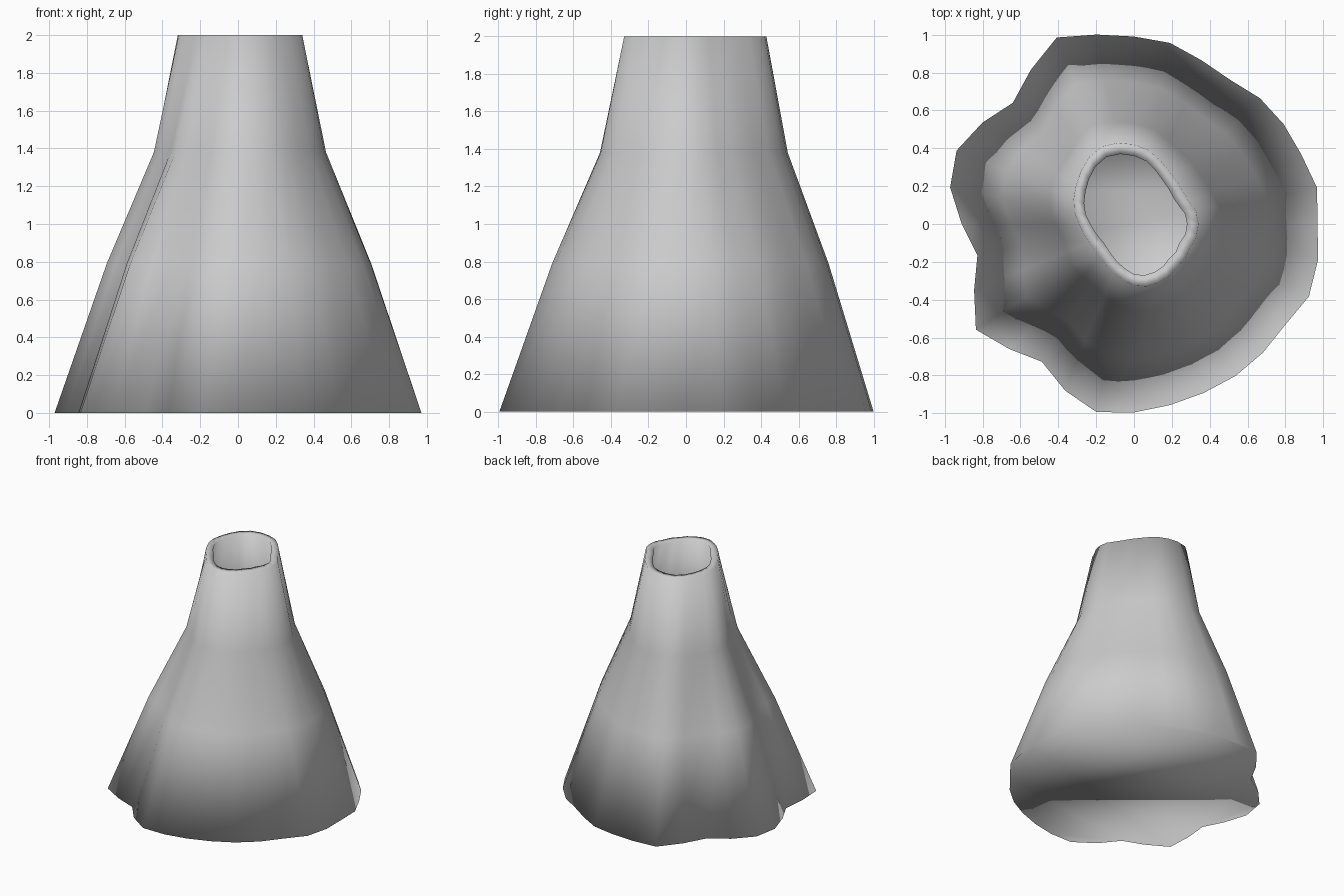
import bpy, bmesh, math

if "Cube" in bpy.data.objects:
    bpy.data.objects.remove(bpy.data.objects["Cube"])

# Outline radii at 32 even angles: wavy hem at the base, oval mouth at the top
HEM = [.97, .985, .957, .95, .94, .915, .935, .975, .99, 1.02, 1.066, .98, .905, .963, 1.014, .99,
       .91, .843, .914, 1.004, .933, .875, .952, 1.013, .995, .975, .965, .965, .962, .96, 1.0, .99]
MOUTH = [.34, .335, .315, .31, .32, .335, .363, .398, .42, .437, .443, .425, .396, .368, .345, .32,
         .29, .27, .255, .247, .252, .263, .28, .30, .325, .336, .336, .332, .32, .325, .32, .336]
N = len(HEM)
WALL = 0.06

bm = bmesh.new()


def ring(z, blend, inset=0.0):
    """Ring of vertices between the hem (0) and mouth (1) outlines."""
    verts = []
    for k in range(N):
        a = 2 * math.pi * k / N
        r = HEM[k] * (1 - blend) + MOUTH[k] * blend - inset
        verts.append(bm.verts.new((r * math.cos(a), r * math.sin(a), z)))
    return verts


# Outer wall going up, then over the rim and down the inner wall
rings = [ring(0, 0), ring(.79, .42), ring(1.38, .8), ring(2, 1),
         ring(2, 1, WALL), ring(1.38, .8, WALL), ring(.79, .42, WALL), ring(.05, .03, WALL)]
for lo, hi in zip(rings, rings[1:]):
    for k in range(N):
        j = (k + 1) % N
        bm.faces.new((lo[k], lo[j], hi[j], hi[k]))

# Underside and inner floor
bm.faces.new(rings[0][::-1])
bm.faces.new(rings[-1])
bmesh.ops.recalc_face_normals(bm, faces=bm.faces)
for f in bm.faces:
    f.smooth = True

mesh = bpy.data.meshes.new("flared_robe")
bm.to_mesh(mesh)
bm.free()
robe = bpy.data.objects.new("flared_robe", mesh)
bpy.context.collection.objects.link(robe)
